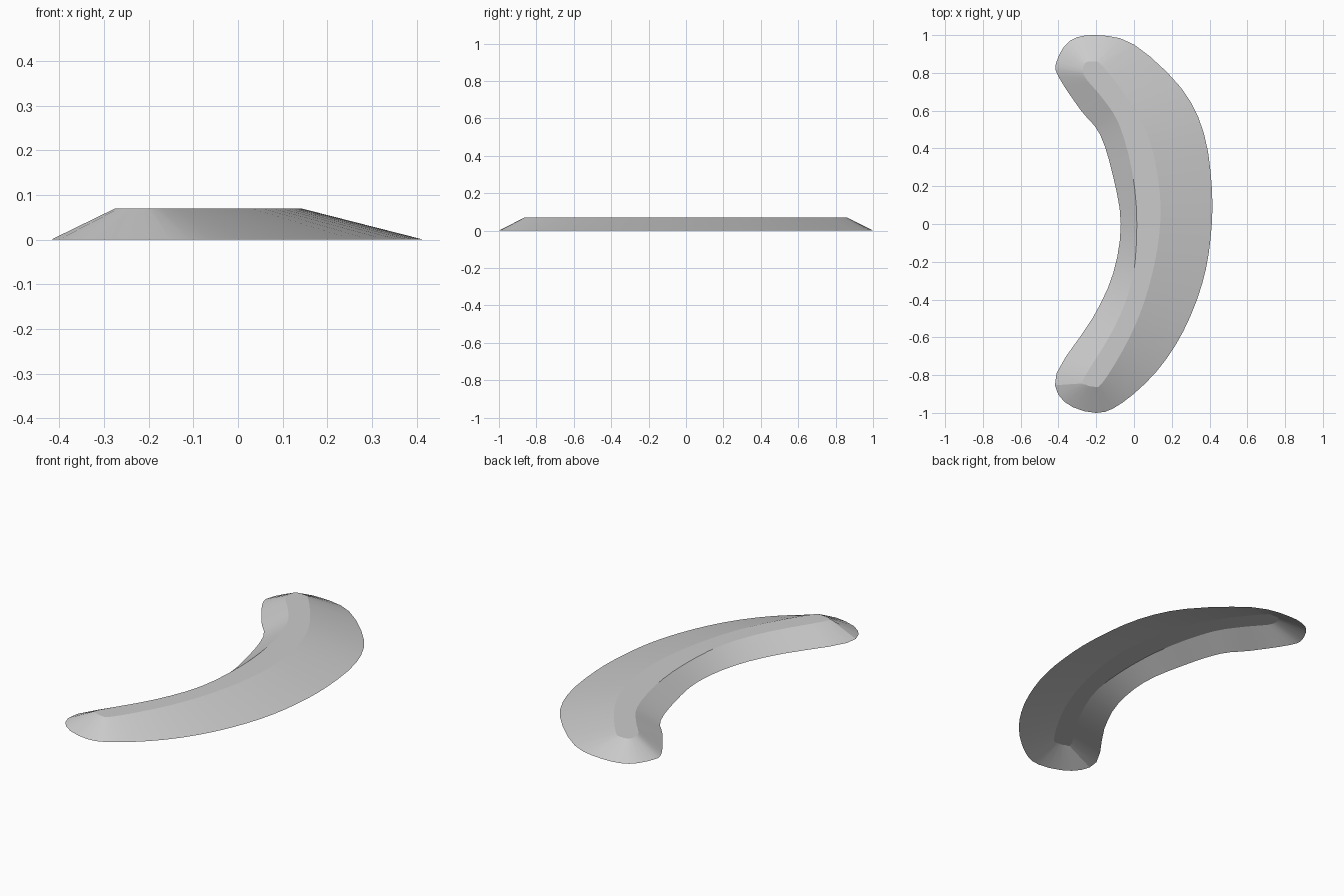
import bpy
import bmesh
import math
from mathutils import Vector

cube = bpy.data.objects.get("Cube")
if cube:
    bpy.data.objects.remove(cube, do_unlink=True)

HEIGHT = .07
STEPS = 3  # subdivisions between control points

# Control points run along the outer curve, round the far tip, and back along the inner curve
RIM = [(-.2, -1), (-.06, -.945), (.12, -.78), (.26, -.57), (.36, -.32), (.405, -.08),
       (.413, .18), (.37, .48), (.25, .72), (0, .95), (-.2, 1),
       (-.34, .97), (-.41, .86), (-.4, .78), (-.28, .6), (-.18, .475), (-.11, .25),
       (-.07, 0), (-.11, -.26), (-.22, -.5), (-.41, -.79), (-.37, -.94)]
CREST = [(-.215, -.86), (-.17, -.845), (-.06, -.67), (.03, -.48), (.095, -.27), (.133, -.06),
         (.138, .15), (.09, .42), (-.01, .63), (-.165, .835), (-.215, .86),
         (-.255, .855), (-.27, .82), (-.255, .77), (-.17, .67), (-.08, .53), (-.01, .28),
         (.015, 0), (-.01, -.3), (-.11, -.56), (-.265, -.815), (-.255, -.85)]


def smooth_loop(points, z):
    """Closed Catmull-Rom curve through the points at height z."""
    pts = [Vector((x, y, z)) for x, y in points]
    count = len(pts)
    loop = []
    for i in range(count):
        a, b, c, d = (pts[(i + k) % count] for k in (-1, 0, 1, 2))
        for s in range(STEPS):
            t = s / STEPS
            loop.append(b + (c - a) * t / 2
                        + (2 * a - 5 * b + 4 * c - d) * t * t / 2
                        + (3 * b - a - 3 * c + d) * t ** 3 / 2)
    for p in loop:
        p.y = max(-1, min(1, p.y))
    return loop


def make_material(name, colour):
    mat = bpy.data.materials.new(name)
    mat.use_nodes = True
    mat.diffuse_color = colour
    mat.node_tree.nodes["Principled BSDF"].inputs["Base Color"].default_value = colour
    return mat


bm = bmesh.new()
rim = [bm.verts.new(p) for p in smooth_loop(RIM, 0)]
crest = [bm.verts.new(p) for p in smooth_loop(CREST, HEIGHT)]
total = len(rim)

# Sloping sides and tips, open underneath
for i in range(total):
    j = (i + 1) % total
    bm.faces.new((rim[i], rim[j], crest[j], crest[i]))

# Flat top, bridged from the outer edge to the inner edge
for i in range(total // 2):
    corners = [crest[i], crest[i + 1], crest[total - i - 1], crest[(total - i) % total]]
    bm.faces.new(list(dict.fromkeys(corners)))

mesh = bpy.data.meshes.new("curved_mound")
bm.to_mesh(mesh)
bm.free()
mound = bpy.data.objects.new("curved_mound", mesh)
bpy.context.collection.objects.link(mound)
mesh.materials.append(make_material("light grey", (.6, .6, .6, 1)))

bpy.ops.object.select_all(action="DESELECT")
mound.select_set(True)
bpy.context.view_layer.objects.active = mound
bpy.ops.object.shade_smooth_by_angle(angle=math.radians(12))
